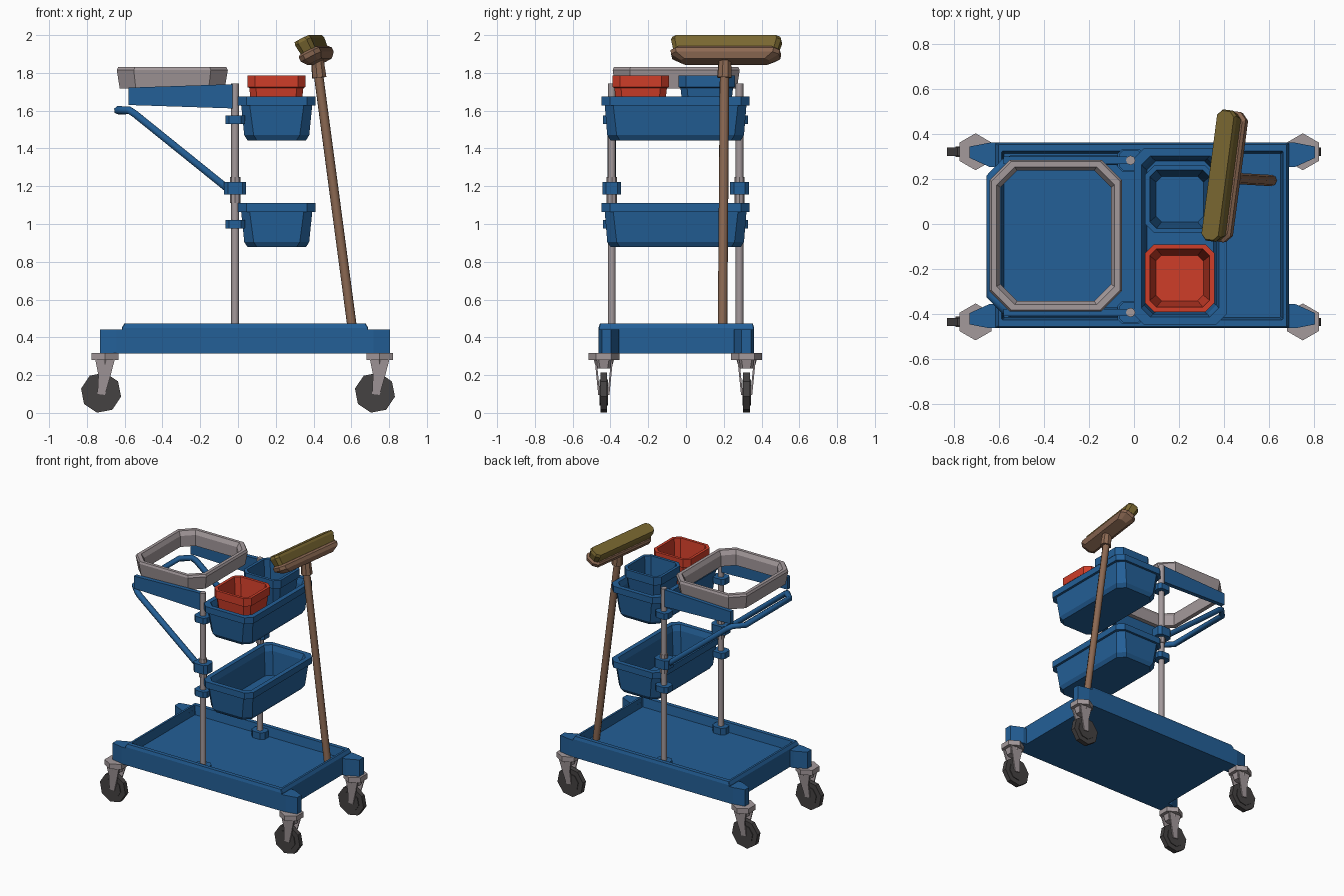
import bpy, bmesh, math
from mathutils import Matrix, Vector

cube = bpy.data.objects.get("Cube")
if cube:
    bpy.data.objects.remove(cube)


def material(name, r, g, b):
    m = bpy.data.materials.new(name)
    m.use_nodes = True
    m.diffuse_color = (r, g, b, 1)
    m.node_tree.nodes["Principled BSDF"].inputs["Base Color"].default_value = (r, g, b, 1)
    return m


BLUE = material("cart blue", 0.017, 0.115, 0.31)
GREY = material("warm grey", 0.37, 0.32, 0.33)
RED = material("bucket red", 0.62, 0.047, 0.022)
DARK = material("wheel rubber", 0.06, 0.055, 0.055)
WOOD = material("broom wood", 0.26, 0.14, 0.085)
BRISTLE = material("bristle olive", 0.19, 0.135, 0.03)


def finish(name, bm, mat, matrix=None):
    bmesh.ops.recalc_face_normals(bm, faces=bm.faces)
    if matrix:
        bm.transform(matrix)
    mesh = bpy.data.meshes.new(name)
    bm.to_mesh(mesh)
    bm.free()
    mesh.materials.append(mat)
    obj = bpy.data.objects.new(name, mesh)
    bpy.context.collection.objects.link(obj)
    return obj


def rect(hx, hy, c, z):
    """Rectangle with chamfered corners at height z."""
    pts = []
    for sx, sy in ((1, 1), (-1, 1), (-1, -1), (1, -1)):
        a, b = (sx * hx, sy * (hy - c), z), (sx * (hx - c), sy * hy, z)
        pts += [a, b] if sx * sy > 0 else [b, a]
    return pts


def loft(name, rings, mat, matrix=None, cyclic=False):
    """Skin a stack of point rings, closed by caps or back onto itself."""
    bm = bmesh.new()
    loops = [[bm.verts.new(p) for p in ring] for ring in rings]
    n = len(loops[0])
    pairs = list(zip(loops, loops[1:])) + ([(loops[-1], loops[0])] if cyclic else [])
    for lo, hi in pairs:
        for i in range(n):
            j = (i + 1) % n
            bm.faces.new((lo[i], lo[j], hi[j], hi[i]))
    if not cyclic:
        bm.faces.new(loops[0])
        bm.faces.new(loops[-1])
    return finish(name, bm, mat, matrix)


def block(name, x, y, z0, z1, hx, hy, c, mat):
    return loft(name, [rect(hx, hy, c, z0), rect(hx, hy, c, z1)], mat,
                Matrix.Translation((x, y, 0)))


def rod(name, p, q, r, mat, sides=8, r2=None, smooth=False, spin=0):
    p, q = Vector(p), Vector(q)
    d = q - p
    bm = bmesh.new()
    bmesh.ops.create_cone(bm, cap_ends=True, segments=sides, radius1=r,
                          radius2=r if r2 is None else r2, depth=d.length,
                          matrix=Matrix.Rotation(spin, 4, 'Z'))
    obj = finish(name, bm, mat, Matrix.Translation((p + q) / 2)
                 @ d.to_track_quat('Z', 'Y').to_matrix().to_4x4())
    if smooth:
        bpy.ops.object.select_all(action='DESELECT')
        obj.select_set(True)
        bpy.context.view_layer.objects.active = obj
        bpy.ops.object.shade_smooth_by_angle(angle=math.radians(50))
    return obj


def prism(name, outline, axis, lo, hi, mat):
    """Extrude a 2D outline along y or z."""
    def place(u, v, w):
        return (u, w, v) if axis == 'Y' else (u, v, w)
    return loft(name, [[place(u, v, w) for u, v in outline] for w in (lo, hi)], mat)


MID_Y = -0.055
POLE_X = -0.015
SIDES = (("front", -1), ("back", 1))

# Base platform with a shallow tray
loft("base_platform", [rect(0.652, 0.412, 0.004, 0.315), rect(0.652, 0.412, 0.004, 0.45),
                       rect(0.64, 0.405, 0.004, 0.472), rect(0.625, 0.375, 0.004, 0.472),
                       rect(0.615, 0.365, 0.004, 0.405)], BLUE,
     Matrix.Translation((0.037, MID_Y + 0.004, 0)))

# Corner blocks and swivel casters
for depth, sy in SIDES:
    for side, sx in (("right", -1), ("left", 1)):
        tag = f"{depth}_{side}"
        cy = MID_Y + 0.004
        prism(f"corner_block_{tag}",
              [(0.037 + sx * u, cy + sy * v) for u, v in
               ((0.62, 0.412), (0.68, 0.412), (0.768, 0.395), (0.768, 0.345),
                (0.68, 0.305), (0.62, 0.305))], 'Z', 0.315, 0.442, BLUE)
        px, wx, wy = 0.023 + sx * 0.727, sx * 0.725, MID_Y - 0.002 + sy * 0.378
        rod(f"caster_plate_{tag}", (px, wy, 0.28), (px, wy, 0.318), 0.082, GREY, 6)
        rod(f"caster_neck_{tag}", (px, wy, 0.235), (px, wy, 0.285), 0.04, GREY, 6, 0.055)
        for k in (-1, 1):
            # Fork cheeks taper inwards to the axle
            outline = ((-0.052, 0.285), (0.052, 0.285), (0.03, 0.2), (0.0, 0.095),
                       (-0.04, 0.1), (-0.035, 0.2))
            rings = [[(px + u, wy + k * (w + 0.1 * (z - 0.1)), z) for u, z in outline]
                     for w in (0.02, 0.03)]
            loft(f"caster_fork_{tag}", rings, GREY)
        rod(f"wheel_{tag}", (wx, wy - 0.018, 0.107), (wx, wy + 0.018, 0.107), 0.108, DARK, 8,
            spin=0.2)
        rod(f"wheel_hub_{tag}", (wx, wy - 0.023, 0.107), (wx, wy + 0.023, 0.107), 0.07, DARK, 8,
            spin=0.2)

# Uprights with their fittings and the bag-holder arms
for depth, sy in SIDES:
    y = MID_Y + sy * 0.338
    rod(f"pole_{depth}", (POLE_X, y, 0.4), (POLE_X, y, 1.745), 0.021, GREY, 8, smooth=True)
    block(f"pole_socket_{depth}", POLE_X, y, 0.4, 0.455, 0.055, 0.045, 0.025, BLUE)
    rod(f"pole_sleeve_{depth}", (POLE_X, y, 1.11), (POLE_X, y, 1.25), 0.027, GREY, 8)
    block(f"strut_clamp_{depth}", POLE_X, y, 1.155, 1.222, 0.058, 0.05, 0.02, BLUE)
    for z in (0.975, 1.53):
        block(f"tray_clamp_{depth}", POLE_X, y, z, z + 0.045, 0.052, 0.046, 0.02, BLUE)
    prism(f"bag_arm_{depth}", ((-0.58, 1.63), (-0.03, 1.612), (-0.03, 1.74), (-0.58, 1.722)),
          'Y', y - 0.016, y + 0.016, BLUE)

# Push handle with sloping struts, one continuous bent bar
half = [(-0.04, 0.338, 1.175), (-0.545, 0.338, 1.582), (-0.575, 0.325, 1.602),
        (-0.637, 0.262, 1.602)]
path = [(x, MID_Y - y, z) for x, y, z in half] + [(x, MID_Y + y, z) for x, y, z in half[::-1]]
curve = bpy.data.curves.new("push_handle", 'CURVE')
curve.dimensions = '3D'
curve.bevel_depth = 0.022
curve.bevel_resolution = 1
curve.use_fill_caps = True
spline = curve.splines.new('POLY')
spline.points.add(len(path) - 1)
for point, co in zip(spline.points, path):
    point.co = (*co, 1)
curve.materials.append(BLUE)
handle = bpy.data.objects.new("push_handle", curve)
bpy.context.collection.objects.link(handle)
bpy.ops.object.select_all(action='DESELECT')
handle.select_set(True)
bpy.context.view_layer.objects.active = handle
bpy.ops.object.convert(target='MESH')

# Open bag ring
loft("bag_ring", [rect(0.278, 0.322, 0.085, 1.718), rect(0.294, 0.336, 0.09, 1.815),
                  rect(0.286, 0.33, 0.088, 1.83), rect(0.262, 0.306, 0.08, 1.83),
                  rect(0.246, 0.29, 0.075, 1.8), rect(0.246, 0.29, 0.075, 1.718)], GREY,
     Matrix.Translation((-0.348, -0.052, 0)), cyclic=True)

# Two storage trays with thick rims
for name, top in (("lower_tray", 1.11), ("upper_tray", 1.675)):
    loft(name, [rect(hx, hy, c, top + dz) for hx, hy, c, dz in
                ((0.155, 0.345, 0.05, -0.232), (0.172, 0.362, 0.05, -0.205),
                 (0.188, 0.375, 0.045, -0.047), (0.206, 0.392, 0.045, -0.047),
                 (0.206, 0.392, 0.045, 0), (0.172, 0.358, 0.04, 0),
                 (0.16, 0.345, 0.04, -0.04), (0.148, 0.335, 0.04, -0.215))], BLUE,
         Matrix.Translation((0.205, MID_Y, 0)))

# Buckets standing in the upper tray
for name, y, mat in (("red_bucket", -0.24, RED), ("blue_bucket", 0.11, BLUE)):
    loft(name, [rect(h, h - 0.004, c, z) for h, c, z in
                ((0.115, 0.03, 1.465), (0.143, 0.035, 1.72), (0.154, 0.04, 1.725),
                 (0.154, 0.04, 1.785), (0.133, 0.03, 1.785), (0.105, 0.025, 1.49))], mat,
         Matrix.Translation((0.203, y, 0)))

# Broom leaning upside down with its head in the air
rod("broom_handle", (0.61, 0.193, 0.41), (0.425, 0.204, 1.8), 0.025, WOOD, 8, smooth=True)
rod("broom_socket", (0.43, 0.203, 1.775), (0.42, 0.206, 1.875), 0.04, WOOD, 8, 0.034)
head = (Matrix.Translation((0.418, 0.21, 1.89)) @ Matrix.Rotation(math.radians(-7.5), 4, 'Z')
        @ Matrix.Rotation(math.radians(-27), 4, 'Y'))
loft("broom_head", [rect(0.04, 0.235, 0.02, -0.035), rect(0.06, 0.288, 0.03, -0.005),
                    rect(0.06, 0.292, 0.03, 0.02), rect(0.05, 0.28, 0.03, 0.032)], WOOD, head)
loft("broom_bristles", [rect(0.042, 0.28, 0.02, 0.03), rect(0.047, 0.294, 0.022, 0.085),
                        rect(0.042, 0.288, 0.022, 0.103)], BRISTLE, head)
